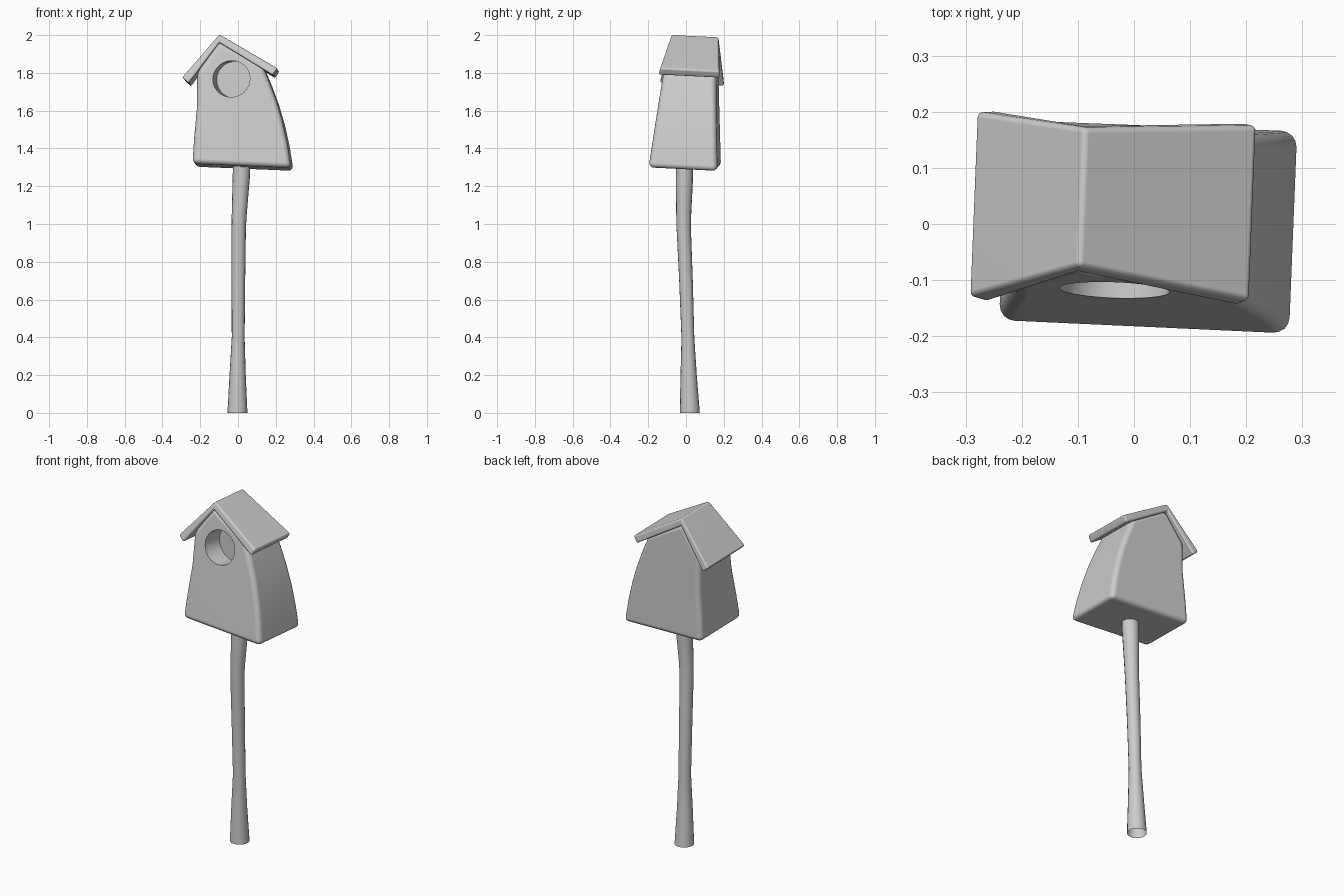
import bpy, bmesh, math
from mathutils import Vector

cube = bpy.data.objects.get("Cube")
if cube:
    bpy.data.objects.remove(cube, do_unlink=True)

grey = bpy.data.materials.new("plain grey")
grey.use_nodes = True
grey.diffuse_color = (0.6, 0.6, 0.6, 1)
grey.node_tree.nodes["Principled BSDF"].inputs["Base Color"].default_value = (0.6, 0.6, 0.6, 1)


def make_object(name, bm):
    bmesh.ops.recalc_face_normals(bm, faces=bm.faces)
    mesh = bpy.data.meshes.new(name)
    bm.to_mesh(mesh)
    bm.free()
    mesh.materials.append(grey)
    obj = bpy.data.objects.new(name, mesh)
    bpy.context.collection.objects.link(obj)
    return obj


def activate(obj):
    bpy.ops.object.select_all(action='DESELECT')
    obj.select_set(True)
    bpy.context.view_layer.objects.active = obj


def apply_modifiers(obj):
    activate(obj)
    for mod in list(obj.modifiers):
        bpy.ops.object.modifier_apply(modifier=mod.name)


def skew(x, y, z):
    """Slight hand-built twist and tilt shared by the house parts."""
    return Vector((x + 0.04 * y, y - 0.04 * x, z - 0.05 * (y + 0.08)))


def gable_solid(name, profile, front, back):
    """Extrude an x-z profile between two sloping end planes."""
    bm = bmesh.new()
    rings = [[bm.verts.new(skew(x, end(z), z)) for x, z in profile]
             for end in (front, back)]
    for ring in rings:
        bm.faces.new(ring)
    a, b = rings
    for i in range(len(profile)):
        j = (i + 1) % len(profile)
        bm.faces.new((a[i], a[j], b[j], b[i]))
    return make_object(name, bm)


def round_edges(obj, width, segments):
    bevel = obj.modifiers.new("rounded edges", 'BEVEL')
    bevel.width = width
    bevel.segments = segments
    bevel.limit_method = 'ANGLE'
    bevel.angle_limit = math.radians(25)


def smooth(obj, angle):
    activate(obj)
    bpy.ops.object.shade_smooth_by_angle(angle=math.radians(angle))
    obj.modifiers.new("even shading", 'WEIGHTED_NORMAL').keep_sharp = True
    apply_modifiers(obj)


# House body: leaning walls, the left one bowed outward
body_profile = [(-0.235, 1.315), (-0.226, 1.46), (-0.212, 1.62), (-0.213, 1.80),
                (-0.095, 1.968), (0.135, 1.835), (0.175, 1.74), (0.212, 1.64),
                (0.244, 1.53), (0.268, 1.42), (0.288, 1.293)]
body = gable_solid("house_body", body_profile,
                   lambda z: -0.178 + 0.145 * (z - 1.36),
                   lambda z: 0.177 - 0.025 * (z - 1.3))
round_edges(body, 0.028, 4)
apply_modifiers(body)

# Round entrance hole, cut part way into the front
bm = bmesh.new()
bmesh.ops.create_cone(bm, cap_ends=True, segments=40, radius1=0.097, radius2=0.097, depth=0.3)
cutter = make_object("entrance_cutter", bm)
axis = Vector((0.2, 1, -0.05)).normalized()
cutter.rotation_mode = 'QUATERNION'
cutter.rotation_quaternion = axis.to_track_quat('Z', 'Y')
cutter.location = Vector((-0.035, -0.118, 1.768)) - axis * 0.06
cutter.hide_render = True
bpy.context.view_layer.update()
cut = body.modifiers.new("entrance", 'BOOLEAN')
cut.object = cutter
cut.operation = 'DIFFERENCE'
cut.solver = 'EXACT'
apply_modifiers(body)
bpy.data.objects.remove(cutter, do_unlink=True)
smooth(body, 40)

# Roof: one folded slab with an uneven pitch
roof_profile = [(-0.29, 1.773), (-0.095, 2.004), (0.213, 1.822),
                (0.19, 1.785), (-0.095, 1.96), (-0.256, 1.742)]
roof = gable_solid("roof", roof_profile,
                   lambda z: -0.08 - 0.27 * (2 - z),
                   lambda z: 0.168 + 0.09 * (2 - z))
round_edges(roof, 0.01, 3)
apply_modifiers(roof)
smooth(roof, 40)

# Post: bent tapering tube, open at the foot; x, y, z, radius
post_rings = [(-0.003, 0.02, 0, 0.053), (-0.002, 0.014, 0.2, 0.043),
              (0.001, 0.01, 0.4, 0.034), (0.002, 0.0, 0.7, 0.036),
              (0.004, -0.012, 0.98, 0.038), (0.007, -0.012, 1.06, 0.04),
              (0.018, -0.008, 1.26, 0.046), (0.02, -0.008, 1.34, 0.046)]
bm = bmesh.new()
sides = 16
previous = None
for x, y, z, r in post_rings:
    ring = [bm.verts.new((x + r * math.cos(t * math.tau / sides),
                          y + r * math.sin(t * math.tau / sides), z)) for t in range(sides)]
    if previous:
        for i in range(sides):
            j = (i + 1) % sides
            bm.faces.new((previous[i], previous[j], ring[j], ring[i]))
    previous = ring
bm.faces.new(previous)
post = make_object("post", bm)
smooth(post, 40)
